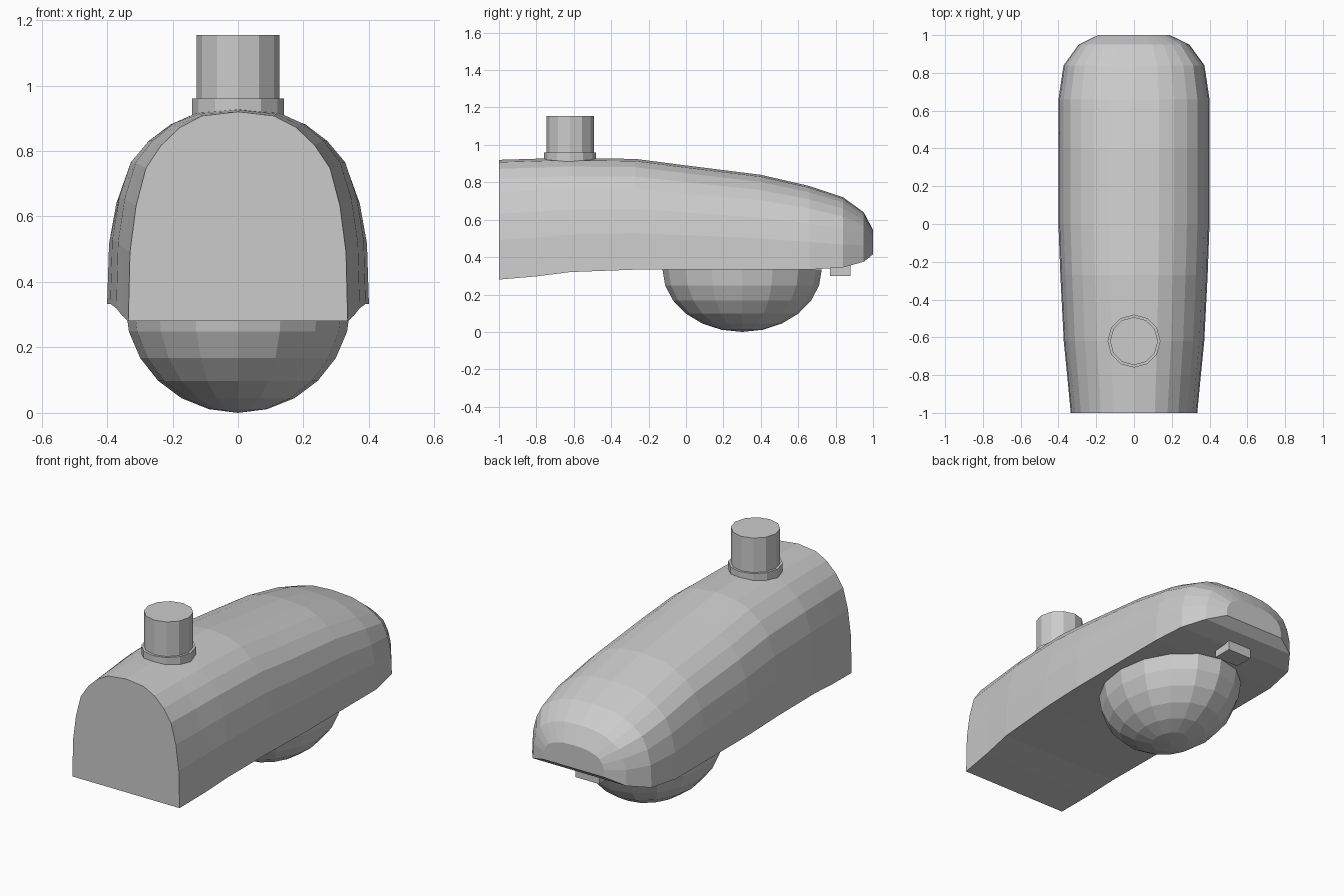
import bpy, bmesh, math

if "Cube" in bpy.data.objects:
    bpy.data.objects.remove(bpy.data.objects["Cube"])

grey = bpy.data.materials.new("plain_grey")
grey.diffuse_color = (0.6, 0.6, 0.6, 1)
grey.use_nodes = True
grey.node_tree.nodes["Principled BSDF"].inputs["Base Color"].default_value = grey.diffuse_color


def finish(name, bm):
    bmesh.ops.recalc_face_normals(bm, faces=bm.faces)
    me = bpy.data.meshes.new(name)
    bm.to_mesh(me)
    bm.free()
    me.materials.append(grey)
    ob = bpy.data.objects.new(name, me)
    bpy.context.collection.objects.link(ob)
    return ob


def loft(bm, rings):
    """Skin closed rings and cap both ends."""
    rows = [[bm.verts.new(p) for p in r] for r in rings]
    n = len(rows[0])
    for a, b in zip(rows, rows[1:]):
        for i in range(n):
            j = (i + 1) % n
            bm.faces.new((a[i], a[j], b[j], b[i]))
    bm.faces.new(rows[0])
    bm.faces.new(rows[-1])


def ring(x, y, z, rx, ry, n):
    return [(x + rx * math.cos(2 * math.pi * i / n),
             y + ry * math.sin(2 * math.pi * i / n), z) for i in range(n)]


# lamp housing: arched section swept along y (y, half width, bottom, top)
half = [(1, 0), (.985, .33), (.93, .55), (.84, .73), (.70, .84),
        (.53, .925), (.33, .98), (0, 1)]
arch = half + [(-x, t) for x, t in reversed(half[:-1])]
stations = [(-1, .335, .28, .92), (-.8, .354, .297, .926), (-.62, .372, .32, .93),
            (-.27, .39, .333, .925), (0, .4, .333, .89), (.4, .4, .333, .84),
            (.66, .4, .333, .78), (.84, .373, .345, .72), (.95, .293, .375, .64),
            (1, .19, .415, .545)]
bm = bmesh.new()
loft(bm, [[(x * w, y, b + t * (h - b)) for x, t in arch] for y, w, b, h in stations])
finish("lamp_housing", bm)

# glass bowl below the housing
bm = bmesh.new()
rings = []
for k in range(6):
    a = math.radians(15 * k)
    rings.append(ring(0, .3, .335 * (1 - math.sin(a)), .345 * math.cos(a), .426 * math.cos(a), 16))
loft(bm, rings)
bm.faces.ensure_lookup_table()
tip = bm.faces[-1]
bmesh.ops.poke(bm, faces=[tip])
for v in bm.verts:
    if len(v.link_faces) == 16 and v.co.z < .1:
        v.co.z = 0
finish("lamp_bowl", bm)

# mounting pipe and its collar
for name, r, z0, z1 in (("mounting_collar", .14, .86, .96), ("mounting_pipe", .127, .9, 1.155)):
    bm = bmesh.new()
    loft(bm, [ring(0, -.62, z, r, r, 12) for z in (z0, z1)])
    finish(name, bm)

# latch under the nose
bm = bmesh.new()
loft(bm, [[(x, y, z) for x, y in ((-.075, .77), (.075, .77), (.075, .88), (-.075, .88))]
          for z in (.3, .36)])
finish("cover_latch", bm)
